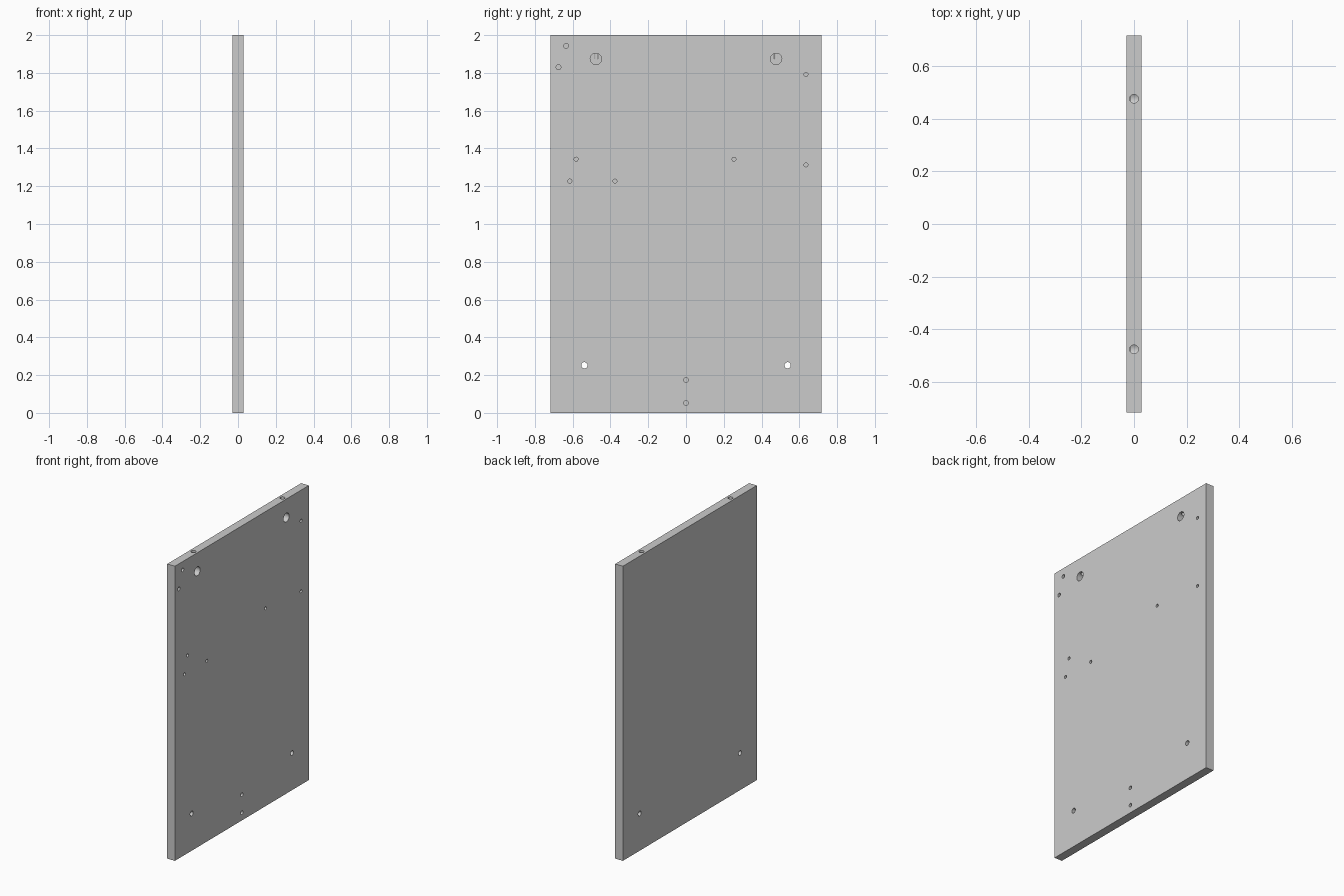
import bpy, bmesh, math
from mathutils import Matrix, Vector

if "Cube" in bpy.data.objects:
    bpy.data.objects.remove(bpy.data.objects["Cube"])

T, W, H = 0.058, 1.436, 2.0      # thickness, width, height
FACE = T / 2                     # drilled face is on +x


def box(name, size, centre):
    bm = bmesh.new()
    bmesh.ops.create_cube(bm, size=1)
    bmesh.ops.scale(bm, vec=size, verts=bm.verts)
    bmesh.ops.translate(bm, vec=centre, verts=bm.verts)
    return finish(bm, name)


def finish(bm, name):
    me = bpy.data.meshes.new(name)
    bm.to_mesh(me)
    bm.free()
    ob = bpy.data.objects.new(name, me)
    bpy.context.collection.objects.link(ob)
    return ob


def drill(bm, a, b, r, seg=32):
    """Cylinder from point a to point b."""
    a, b = Vector(a), Vector(b)
    d = b - a
    m = Matrix.Translation((a + b) / 2) @ d.to_track_quat('Z', 'Y').to_matrix().to_4x4()
    bmesh.ops.create_cone(bm, cap_ends=True, segments=seg, radius1=r, radius2=r,
                          depth=d.length, matrix=m)


def face_hole(bm, y, z, r, depth):
    drill(bm, (FACE - depth, y, z), (FACE + 0.02, y, z), r)


panel = box("side_panel", (T, W, H), (0, 0, H / 2))

# Holes drilled into the +x face
bm = bmesh.new()
CAM_Y, CAM_Z = 0.477, 1.874
for s in (-1, 1):
    face_hole(bm, s * CAM_Y, CAM_Z, 0.03, 0.042)       # cam lock pockets
    face_hole(bm, s * 0.538, 0.252, 0.0165, T + 0.02)   # through bolt holes
for y, z in [(-0.635, 1.943), (-0.675, 1.83), (0, 0.175), (0, 0.053)]:
    face_hole(bm, y, z, 0.0125, 0.036)                  # dowel holes
for y, z in [(0.635, 1.792), (0.635, 1.313), (-0.582, 1.343), (0.254, 1.343),
             (-0.615, 1.227), (-0.376, 1.227)]:
    face_hole(bm, y, z, 0.0105, 0.036)                  # pilot holes
face_cutter = finish(bm, "face_hole_cutter")

# Bolt channels from the top edge down into the cam pockets
bm = bmesh.new()
for s in (-1, 1):
    drill(bm, (0, s * CAM_Y, CAM_Z), (0, s * CAM_Y, H + 0.02), 0.0165)
top_cutter = finish(bm, "top_hole_cutter")

for cutter in (face_cutter, top_cutter):
    cutter.hide_render = True
    mod = panel.modifiers.new(cutter.name, 'BOOLEAN')
    mod.operation, mod.solver, mod.object = 'DIFFERENCE', 'EXACT', cutter

# Bake the holes and remove the cutters
bpy.context.view_layer.update()
dg = bpy.context.evaluated_depsgraph_get()
baked = bpy.data.meshes.new_from_object(panel.evaluated_get(dg))
panel.modifiers.clear()
panel.data = baked
for cutter in (face_cutter, top_cutter):
    bpy.data.objects.remove(cutter)

bpy.context.view_layer.objects.active = panel
panel.select_set(True)
bpy.ops.object.shade_smooth_by_angle(angle=math.radians(30))
